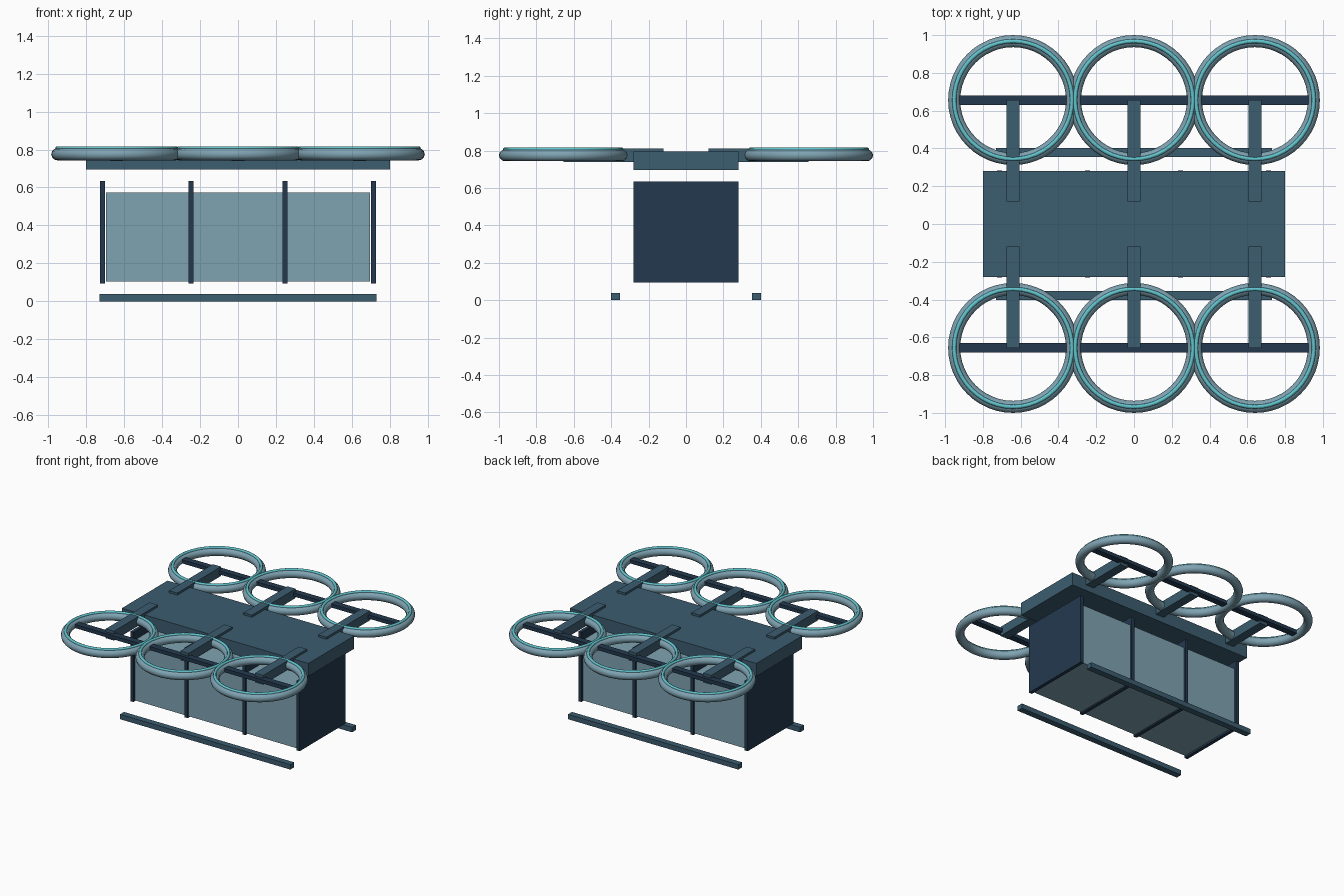
import bpy
import bmesh
from math import cos, sin, tau

if "Cube" in bpy.data.objects:
    bpy.data.objects.remove(bpy.data.objects["Cube"], do_unlink=True)


def linear(c):
    c /= 255
    return c / 12.92 if c <= 0.04045 else ((c + 0.055) / 1.055) ** 2.4


def material(name, *rgb):
    colour = (*[linear(c) for c in rgb], 1)
    mat = bpy.data.materials.new(name)
    mat.use_nodes = True
    mat.diffuse_color = colour
    mat.node_tree.nodes["Principled BSDF"].inputs["Base Color"].default_value = colour
    return mat


slate = material("slate blue", 60, 93, 112)
navy = material("dark navy", 35, 57, 79)
pale = material("pale blue grey", 127, 163, 178)
teal = material("bright teal", 98, 196, 205)


def finish(name, bm, mat):
    mesh = bpy.data.meshes.new(name)
    bmesh.ops.recalc_face_normals(bm, faces=bm.faces)
    bm.to_mesh(mesh)
    bm.free()
    mesh.materials.append(mat)
    obj = bpy.data.objects.new(name, mesh)
    bpy.context.collection.objects.link(obj)
    return obj


def box(name, low, high, mat):
    """Box between two opposite corners."""
    bm = bmesh.new()
    bmesh.ops.create_cube(bm, size=1)
    for v in bm.verts:
        v.co = [(a + b) / 2 + c * (b - a) for a, b, c in zip(low, high, v.co)]
    return finish(name, bm, mat)


def ring(name, centre, major, minor, mat, around=48, sides=12):
    """Smooth ring lying flat."""
    bm = bmesh.new()
    cx, cy, cz = centre
    loops = []
    for i in range(around):
        a = tau * i / around
        loop = []
        for j in range(sides):
            b = tau * j / sides
            r = major + minor * cos(b)
            loop.append(bm.verts.new((cx + r * cos(a), cy + r * sin(a), cz + minor * sin(b))))
        loops.append(loop)
    for i in range(around):
        here, there = loops[i], loops[(i + 1) % around]
        for j in range(sides):
            k = (j + 1) % sides
            face = bm.faces.new((here[j], there[j], there[k], here[k]))
            face.smooth = True
    return finish(name, bm, mat)


# Top deck and cargo body
box("top_deck", (-0.8, -0.28, 0.695), (0.8, 0.28, 0.795), slate)
box("cargo_body", (-0.695, -0.27, 0.105), (0.695, 0.27, 0.573), pale)

# Plates that divide and close the cargo body
for i, x in enumerate((-0.713, -0.247, 0.247, 0.713)):
    box(f"cargo_frame_{i + 1}", (x - 0.013, -0.282, 0.095), (x + 0.013, 0.282, 0.635), navy)

# Landing skids and rotors, front and back
for side, s in (("front", -1), ("back", 1)):
    box(f"{side}_skid", (-0.73, s * 0.378 - 0.024, 0), (0.73, s * 0.378 + 0.024, 0.038), slate)
    y = s * 0.656
    for place, x in (("right", -0.64), ("middle", 0), ("left", 0.64)):
        tag = f"{side}_{place}"
        ring(f"{tag}_rotor_guard", (x, y, 0.775), 0.312, 0.032, pale)
        ring(f"{tag}_rotor_trim", (x, y, 0.806), 0.312, 0.011, teal, sides=8)
        box(f"{tag}_rotor_blade", (x - 0.29, y - 0.025, 0.762), (x + 0.29, y + 0.025, 0.79), navy)
        ends = sorted((s * 0.12, y))
        box(f"{tag}_rotor_arm", (x - 0.035, ends[0], 0.74), (x + 0.035, ends[1], 0.812), slate)
